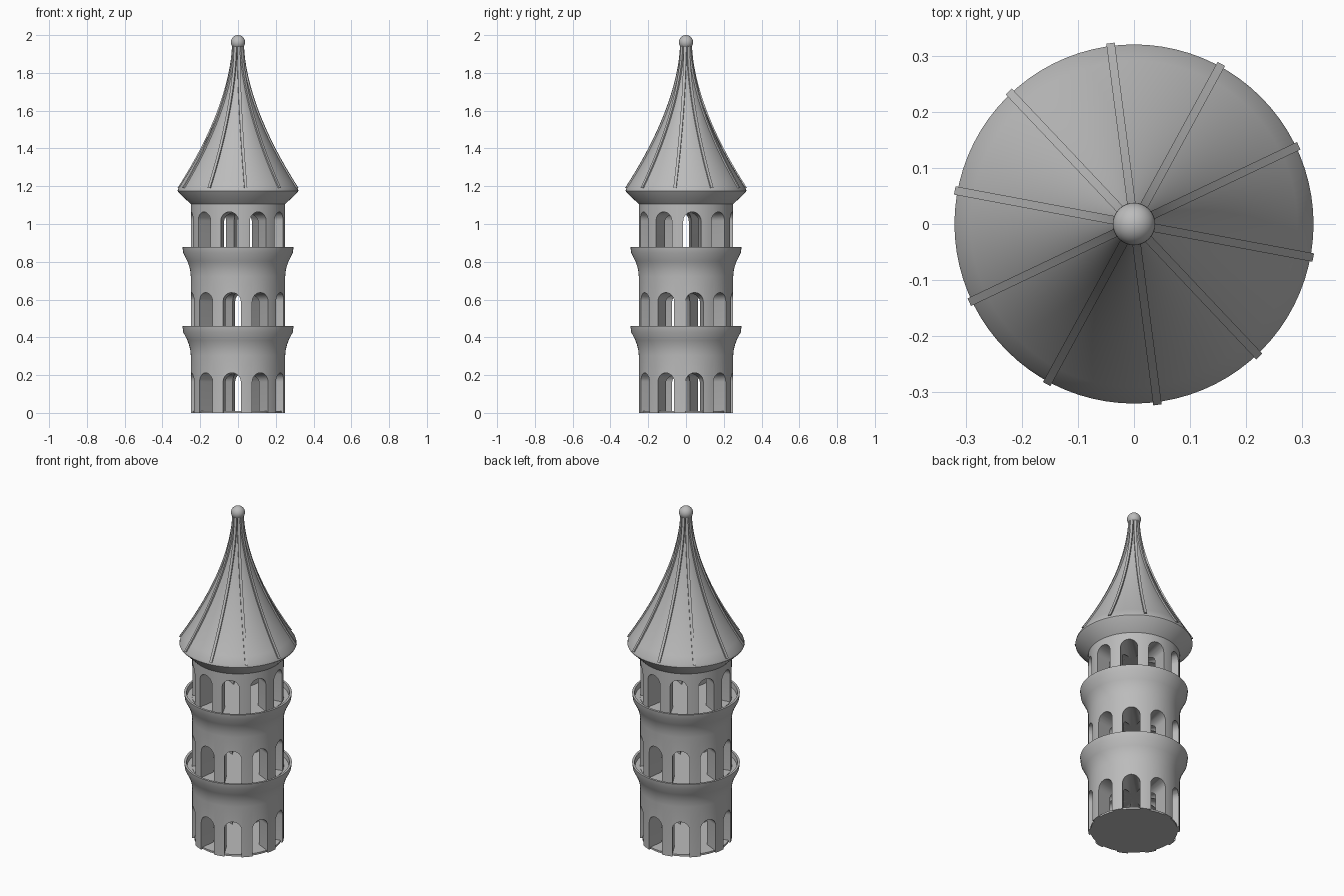
import bpy, bmesh, math
from mathutils import Matrix

cube = bpy.data.objects.get("Cube")
if cube:
    bpy.data.objects.remove(cube, do_unlink=True)

stone = bpy.data.materials.new("grey stone")
stone.use_nodes = True
GREY = (0.5, 0.5, 0.5, 1)
stone.diffuse_color = GREY
stone.node_tree.nodes["Principled BSDF"].inputs["Base Color"].default_value = GREY

SEGMENTS = 80
ARCHES = 10
STEP = 2 * math.pi / ARCHES


def make(name, bm, angle=None):
    bmesh.ops.recalc_face_normals(bm, faces=bm.faces)
    mesh = bpy.data.meshes.new(name)
    bm.to_mesh(mesh)
    bm.free()
    mesh.materials.append(stone)
    ob = bpy.data.objects.new(name, mesh)
    bpy.context.collection.objects.link(ob)
    if angle:
        smooth(ob, angle)
    return ob


def select(ob):
    bpy.ops.object.select_all(action='DESELECT')
    ob.select_set(True)
    bpy.context.view_layer.objects.active = ob


def smooth(ob, angle):
    select(ob)
    bpy.ops.object.shade_smooth_by_angle(angle=math.radians(angle))


def lathe(name, profile, angle=None):
    """Closed solid turned from (radius, z) points; end caps are flat."""
    bm = bmesh.new()
    rings = []
    for r, z in profile:
        rings.append([bm.verts.new((r * math.cos(2 * math.pi * i / SEGMENTS),
                                    r * math.sin(2 * math.pi * i / SEGMENTS), z))
                      for i in range(SEGMENTS)])
    for a, b in zip(rings, rings[1:]):
        for i in range(SEGMENTS):
            j = (i + 1) % SEGMENTS
            bm.faces.new((a[i], a[j], b[j], b[i]))
    bm.faces.new(rings[0][::-1])
    bm.faces.new(rings[-1])
    return make(name, bm, angle)


def arch_tunnel(angle, z0, top, width=0.095, reach=0.264):
    """Round-headed tunnel running right through the tower."""
    h = width / 2
    outline = [(-h, z0), (h, z0)]
    outline += [(h * math.cos(math.pi * k / 12), top - h + h * math.sin(math.pi * k / 12))
                for k in range(13)]
    bm = bmesh.new()
    ends = [[bm.verts.new((x, y, z)) for y, z in outline] for x in (-reach, reach)]
    n = len(outline)
    for i in range(n):
        j = (i + 1) % n
        bm.faces.new((ends[0][i], ends[0][j], ends[1][j], ends[1][i]))
    bm.faces.new(ends[0][::-1])
    bm.faces.new(ends[1])
    bmesh.ops.rotate(bm, verts=bm.verts, matrix=Matrix.Rotation(angle, 3, 'Z'))
    return make("arch_cutter", bm)


# Tower body: three storeys, two flared galleries with parapets
def gallery(z):
    return [(0.25, z - 0.155), (0.253, z - 0.125), (0.259, z - 0.1), (0.268, z - 0.075),
            (0.29, z - 0.032), (0.294, z), (0.281, z), (0.278, z - 0.028), (0.25, z - 0.028)]


body = lathe("tower_body", [(0.25, 0)] + gallery(0.459) + gallery(0.878) + [(0.25, 1.11)])

# Arcades: crossing tunnels leave wedge-shaped piers
for z0, top, turn in ((-0.02, 0.212, 10.5), (0.433, 0.637, 10.5), (0.853, 1.064, 7.6)):
    for k in range(ARCHES // 2):
        cutter = arch_tunnel(math.radians(turn) + k * STEP, z0, top)
        cutter.hide_render = True
        cut = body.modifiers.new("arch", 'BOOLEAN')
        cut.operation = 'DIFFERENCE'
        cut.solver = 'EXACT'
        cut.object = cutter
        select(body)
        bpy.ops.object.modifier_apply(modifier=cut.name)
        bpy.data.objects.remove(cutter, do_unlink=True)
smooth(body, 30)

# Ground floor slab inside the piers
lathe("floor_slab", [(0.238, 0), (0.238, 0.011)])

# Concave spire with a flared eave
ROOF_LOW, ROOF_TOP = 1.19, 1.95


def roof_radius(t):
    return 0.022 + 0.294 * (1 - t) ** 1.7


spire = [(roof_radius(i / 20), ROOF_LOW + (ROOF_TOP - ROOF_LOW) * i / 20) for i in range(21)]
lathe("roof", [(0.25, 1.105), (0.317, 1.17), (0.32, 1.176)] + spire, 25)

# Ribs running down the spire
bm = bmesh.new()
for k in range(ARCHES):
    a = math.radians(-10.6) + k * STEP
    c, s = math.cos(a), math.sin(a)
    rings = []
    for r, z in spire:
        rings.append([bm.verts.new((x * c - y * s, x * s + y * c, z))
                      for x, y in ((r - 0.012, -0.0075), (r + 0.009, -0.0075),
                                   (r + 0.009, 0.0075), (r - 0.012, 0.0075))])
    for p, q in zip(rings, rings[1:]):
        for i in range(4):
            j = (i + 1) % 4
            bm.faces.new((p[i], p[j], q[j], q[i]))
    bm.faces.new(rings[0][::-1])
    bm.faces.new(rings[-1])
make("roof_ribs", bm, 30)

# Ball finial
bm = bmesh.new()
bmesh.ops.create_uvsphere(bm, u_segments=32, v_segments=16, radius=0.038,
                          matrix=Matrix.Translation((0, 0, 1.962)))
make("finial", bm, 60)
